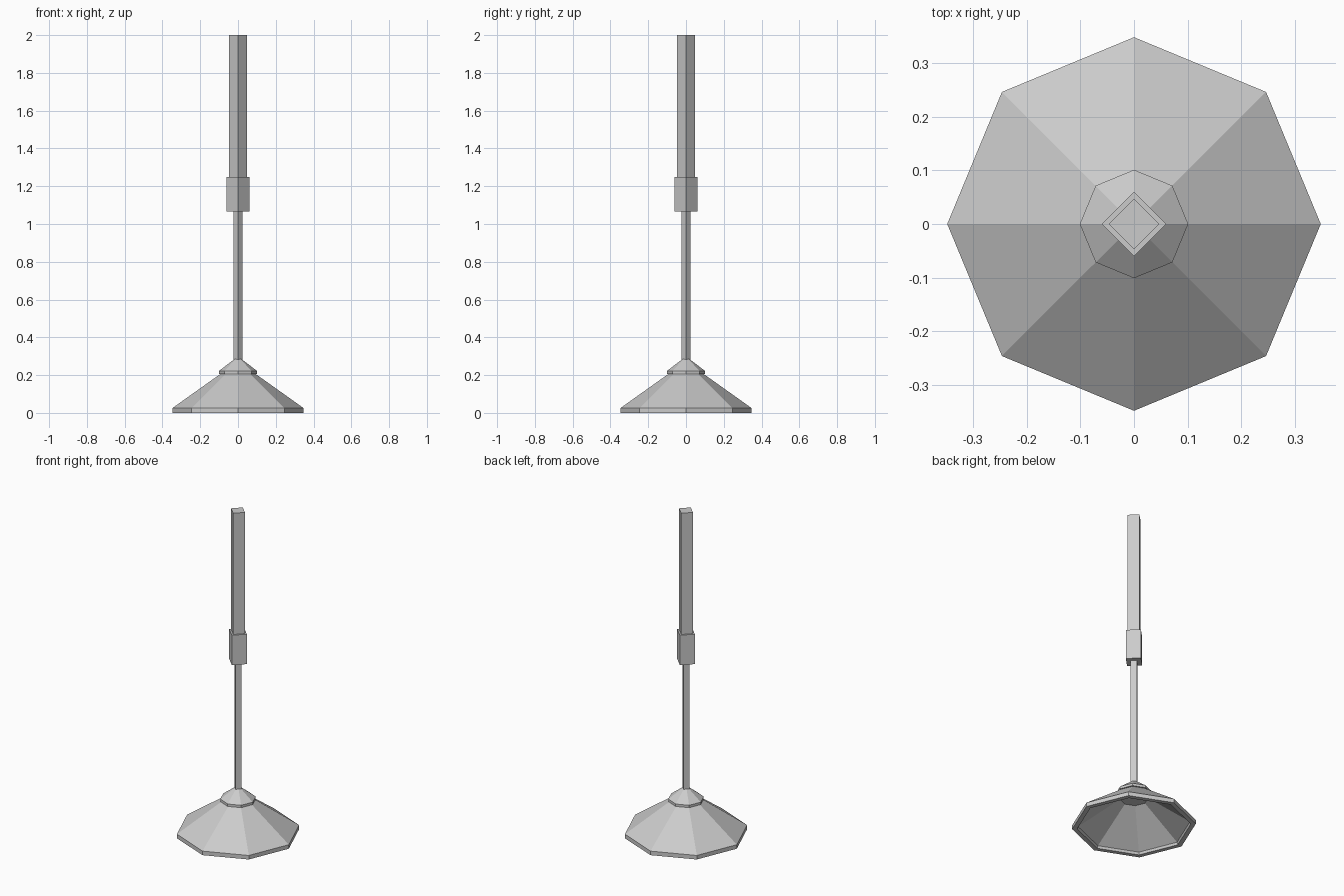
import bpy, bmesh, math

if "Cube" in bpy.data.objects:
    bpy.data.objects.remove(bpy.data.objects["Cube"])


def lathe(name, profile, sides, closed=False):
    """Spin an (r, z) profile into a faceted part; cap the ends unless the profile is a loop."""
    bm = bmesh.new()
    rings = [[bm.verts.new((r * math.cos(2 * math.pi * i / sides),
                            r * math.sin(2 * math.pi * i / sides), z))
              for i in range(sides)] for r, z in profile]
    for a, b in zip(rings, rings[1:]):
        for i in range(sides):
            j = (i + 1) % sides
            bm.faces.new((a[i], a[j], b[j], b[i]))
    bm.faces.new(rings[0])
    bm.faces.new(rings[-1])
    bmesh.ops.recalc_face_normals(bm, faces=bm.faces)
    mesh = bpy.data.meshes.new(name)
    bm.to_mesh(mesh)
    bm.free()
    obj = bpy.data.objects.new(name, mesh)
    bpy.context.collection.objects.link(obj)
    return obj


# Hollow octagonal cup: inside wall, rim, outside wall
lathe("cup", [(0.08, 0.18), (0.315, 0.015), (0.32, 0), (0.348, 0),
              (0.348, 0.025), (0.092, 0.207)], 8)

# Stepped collar on top of the cup
lathe("collar", [(0.08, 0.207), (0.101, 0.207), (0.101, 0.222), (0.02, 0.284)], 8)

# Square rod, sleeve and handle
for name, radius, bottom, top in (("rod", 0.024, 0.25, 1.08),
                                  ("sleeve", 0.06, 1.065, 1.25),
                                  ("handle", 0.047, 1.24, 2.0)):
    lathe(name, [(radius, bottom), (radius, top)], 4)
